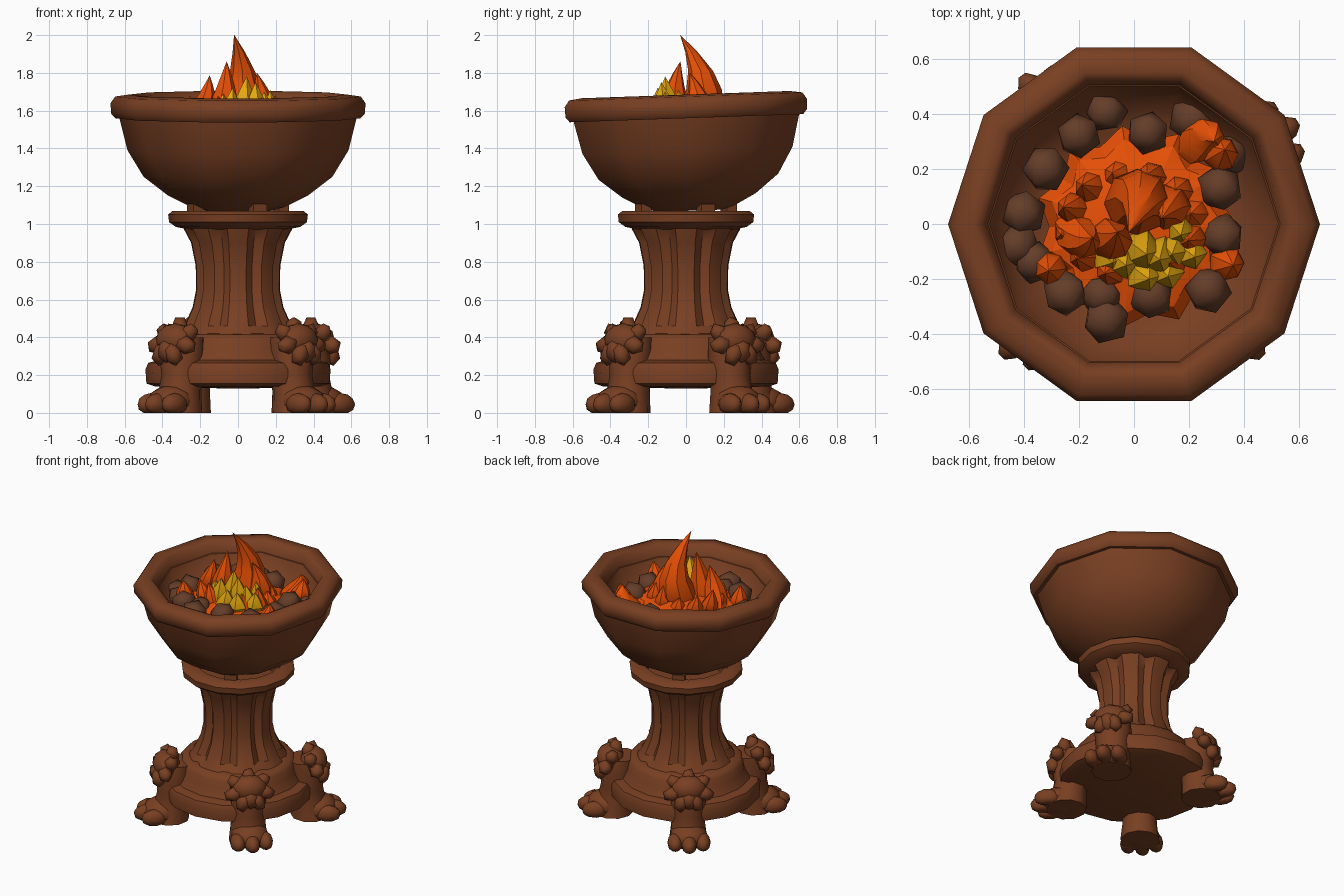
import bpy, bmesh, math, random
from mathutils import Vector, Matrix

random.seed(4)
cube = bpy.data.objects.get("Cube")
if cube:
    bpy.data.objects.remove(cube)


def material(name, rgb):
    m = bpy.data.materials.new(name)
    m.use_nodes = True
    m.diffuse_color = (*rgb, 1)
    m.node_tree.nodes["Principled BSDF"].inputs["Base Color"].default_value = (*rgb, 1)
    return m


BRONZE = material("bronze brown", (0.19, 0.05, 0.016))
COAL = material("coal brown", (0.13, 0.047, 0.022))
ORANGE = material("flame orange", (0.90, 0.09, 0.002))
YELLOW = material("flame yellow", (0.80, 0.40, 0.005))


def finish(bm, name, mat, angle=40, matrix=None):
    """Turn a bmesh into a finished object."""
    bmesh.ops.remove_doubles(bm, verts=bm.verts, dist=0.0005)
    bmesh.ops.recalc_face_normals(bm, faces=bm.faces)
    mesh = bpy.data.meshes.new(name)
    bm.to_mesh(mesh)
    bm.free()
    mesh.materials.append(mat)
    ob = bpy.data.objects.new(name, mesh)
    bpy.context.collection.objects.link(ob)
    if matrix:
        ob.matrix_world = matrix
    if angle:
        bpy.ops.object.select_all(action="DESELECT")
        ob.select_set(True)
        bpy.context.view_layer.objects.active = ob
        bpy.ops.object.shade_smooth_by_angle(angle=math.radians(angle))
    return ob


def skin(bm, rings, loop=False):
    """Join equal rings of points with quads; a loop has no end caps."""
    rows = [[bm.verts.new(p) for p in ring] for ring in rings]
    n = len(rows[0])
    for a, b in zip(rows, rows[1:] + rows[:1] if loop else rows[1:]):
        for i in range(n):
            j = (i + 1) % n
            bm.faces.new((a[i], a[j], b[j], b[i]))
    if not loop:
        for row in (rows[0], rows[-1]):
            bm.faces.new(row)


def lathe(name, profile, sides, mat=BRONZE, angle=40, matrix=None, groove=None, loop=False):
    """Spin (radius, z) points; groove(i, z) scales the radius per side."""
    bm = bmesh.new()
    rings = []
    for r, z in profile:
        ring = []
        for i in range(sides):
            a = math.tau * i / sides
            k = r * (groove(i, z) if groove else 1)
            ring.append((k * math.cos(a), k * math.sin(a), z))
        rings.append(ring)
    skin(bm, rings, loop)
    return finish(bm, name, mat, angle, matrix)


def tube(bm, path, radii, sides=6):
    """Horizontal rings stacked along a path."""
    skin(bm, [[(p[0] + r * math.cos(math.tau * i / sides),
                p[1] + r * math.sin(math.tau * i / sides), p[2])
               for i in range(sides)] for p, r in zip(path, radii)])


def blob(bm, centre, size, detail=2, turn=0.0):
    m = (Matrix.Translation(centre) @ Matrix.Rotation(turn, 4, "X")
         @ Matrix.Diagonal((*size, 1)))
    bmesh.ops.create_icosphere(bm, subdivisions=detail, radius=1, matrix=m)


# Slightly tilted ten-sided bowl with a thick rounded rim
pivot = Vector((0, 0, 1.62))
tilt = Matrix.Translation(pivot) @ Matrix.Rotation(math.radians(2), 4, "X") @ Matrix.Translation(-pivot)
lathe("bowl", [(0.18, 1.07), (0.25, 1.09), (0.37, 1.15), (0.50, 1.25), (0.585, 1.39),
               (0.63, 1.57), (0.58, 1.62), (0.525, 1.60), (0.48, 1.50), (0.36, 1.43), (0.05, 1.42)],
      10, matrix=tilt, angle=45)
lathe("bowl_rim", [(0.60, 1.56), (0.65, 1.56), (0.672, 1.585), (0.675, 1.64), (0.65, 1.675),
                   (0.58, 1.685), (0.55, 1.67), (0.53, 1.60)],
      10, matrix=tilt, angle=48, loop=True)

# Collar beneath the bowl, with small lugs
lathe("collar", [(0.26, 0.97), (0.33, 0.985), (0.365, 1.01), (0.37, 1.05), (0.345, 1.07),
                 (0.27, 1.07), (0.25, 1.045)], 14)
for i in range(4):
    bm = bmesh.new()
    a = math.radians(25 + 90 * i)
    m = Matrix.Rotation(a, 4, "Z") @ Matrix.Translation((0.25, 0, 1.075)) @ Matrix.Diagonal((0.06, 0.08, 0.06, 1))
    bmesh.ops.create_cube(bm, size=1, matrix=m)
    finish(bm, "bowl_lug", BRONZE, 0)


# Flared column with eight flutes sunk between flat ribs
def flute(i, z):
    return 0.87 if i % 4 == 2 and 0.42 < z < 0.98 else 1.0


lathe("column", [(0.34, 0.38), (0.285, 0.46), (0.24, 0.56), (0.222, 0.65), (0.224, 0.78),
                 (0.248, 0.90), (0.285, 0.97), (0.29, 1.0)], 32, groove=flute, angle=24)

# Stepped base plate
lathe("base_upper_step", [(0.43, 0.26), (0.415, 0.29), (0.385, 0.34), (0.375, 0.39),
                          (0.35, 0.415), (0.30, 0.42)], 16)
lathe("base_lower_step", [(0.10, 0.13), (0.44, 0.14), (0.485, 0.155), (0.49, 0.23),
                          (0.475, 0.265), (0.42, 0.28)], 16)

# Four clawed feet with leafy tufts
for degrees, reach in ((32, 0.02), (127, -0.005), (225, 0), (-46, -0.01)):
    spin = Matrix.Rotation(math.radians(degrees), 4, "Z") @ Matrix.Translation((reach, 0, 0))
    bm = bmesh.new()
    tube(bm, [(0.40, 0, 0.40), (0.42, 0, 0.30), (0.42, 0, 0.20), (0.435, 0, 0.11), (0.45, 0, 0)],
         (0.11, 0.12, 0.11, 0.115, 0.13), 10)
    blob(bm, (0.50, 0, 0.06), (0.125, 0.125, 0.09))
    for k in (-1, 0, 1):
        blob(bm, (0.60 - 0.035 * abs(k), 0.09 * k, 0.045), (0.085, 0.05, 0.06), 2)
    for v in bm.verts:
        v.co.z = max(v.co.z, 0)
    finish(bm, "paw_leg", BRONZE, 50, spin)

    bm = bmesh.new()
    blob(bm, (0.47, 0, 0.385), (0.09, 0.12, 0.09), 2)
    for k in range(7):
        a = math.tau * k / 7 + math.pi / 2
        up, side = math.sin(a), math.cos(a)
        blob(bm, (0.485 - 0.05 * up, 0.105 * side, 0.375 + 0.07 * up),
             (0.05, 0.07, 0.05), 1, math.atan2(up, side))
    blob(bm, (0.53, 0, 0.33), (0.055, 0.06, 0.07), 1)
    finish(bm, "leaf_tuft", BRONZE, 48, spin)

# Coals around the fire
coals = [(0.05, 0.33), (-0.20, 0.32), (-0.10, 0.41), (0.21, 0.38), (-0.32, 0.20), (-0.40, 0.04),
         (-0.36, -0.14), (-0.12, -0.26), (0.06, -0.26), (0.27, -0.24), (0.32, -0.04), (0.31, 0.13),
         (-0.10, -0.35), (-0.25, -0.25), (-0.42, -0.08), (0.34, 0.25)]
for x, y in coals:
    bm = bmesh.new()
    far = math.hypot(x, y) > 0.38
    s = random.uniform(0.08, 0.092)
    blob(bm, (0, 0, 0), (s, s, s * 0.85), 1)
    place = (Matrix.Translation((x, y, 1.49 if far else 1.53))
             @ Matrix.Rotation(random.uniform(0, 6), 4, "Z") @ Matrix.Rotation(0.5, 4, "X"))
    finish(bm, "coal", COAL, 45, place)

# Jagged glowing bed under the flames
lathe("ember_bed", [(0.37, 1.47), (0.32, 1.53), (0.20, 1.57), (0.02, 1.59)], 22, ORANGE, 20,
      Matrix.Translation((0.01, -0.01, 0)), lambda i, z: 0.86 if i % 2 else 1.0)


def flame(name, base, tip, radius, mat=ORANGE, belly=1.0, lean=0.0, sides=7):
    """A curling tongue that swells, bends by lean in y and ends in a point."""
    base, tip = Vector(base), Vector(tip)
    path, radii = [], []
    for t, r in ((0, 0.85), (0.2, belly), (0.42, 0.86), (0.62, 0.6), (0.82, 0.3), (1, 0.01)):
        p = base.lerp(tip, t)
        p.y += lean * math.sin(math.pi * t)
        p.x += abs(lean) * 0.5 * math.sin(math.pi * t)
        path.append(p)
        radii.append(radius * r)
    bm = bmesh.new()
    tube(bm, path, radii, sides)
    finish(bm, name, mat, 35)


# Main flame and side tongues
flame("main_flame", (-0.01, 0.045, 1.50), (-0.02, -0.03, 2.0), 0.11, belly=1.1, lean=0.085, sides=8)
flame("left_flame", (-0.23, -0.02, 1.53), (-0.15, -0.05, 1.785), 0.075, lean=-0.03)
flame("front_flame", (-0.10, -0.05, 1.53), (-0.06, -0.03, 1.86), 0.08, lean=-0.02)
flame("right_flame", (0.12, 0.05, 1.52), (0.10, 0.02, 1.80), 0.085, lean=0.03)
flame("rear_ember_flame", (0.22, 0.28, 1.52), (0.29, 0.30, 1.66), 0.075, lean=0.03)
flame("side_ember_flame", (0.31, 0.25, 1.52), (0.33, 0.27, 1.65), 0.065)
flame("corner_ember_flame", (0.33, -0.14, 1.50), (0.36, -0.15, 1.64), 0.065)
flame("outer_ember_flame", (-0.30, -0.16, 1.50), (-0.31, -0.17, 1.64), 0.06)
for i in range(12):
    a = math.tau * i / 12 + 0.2
    c, s = math.cos(a), math.sin(a)
    flame("bed_flame", (0.22 * c, 0.17 * s, 1.51), (0.24 * c - 0.03, 0.19 * s, 1.62 + 0.03 * (i % 3)), 0.06)

# Yellow inner fire, towards the front
for x, y, top, r in ((0.02, -0.09, 1.78, 0.075), (-0.05, -0.13, 1.72, 0.065), (0.09, -0.11, 1.75, 0.07),
                     (0.15, -0.09, 1.70, 0.06), (0.03, -0.18, 1.68, 0.065), (0.12, -0.17, 1.67, 0.06),
                     (-0.10, -0.12, 1.69, 0.055), (0.20, -0.10, 1.67, 0.06), (0.17, -0.02, 1.71, 0.05)):
    flame("yellow_flame", (x, y, 1.54), (x + random.uniform(-0.03, 0.03), y - 0.02, top), r, YELLOW, 1.05, sides=5)
